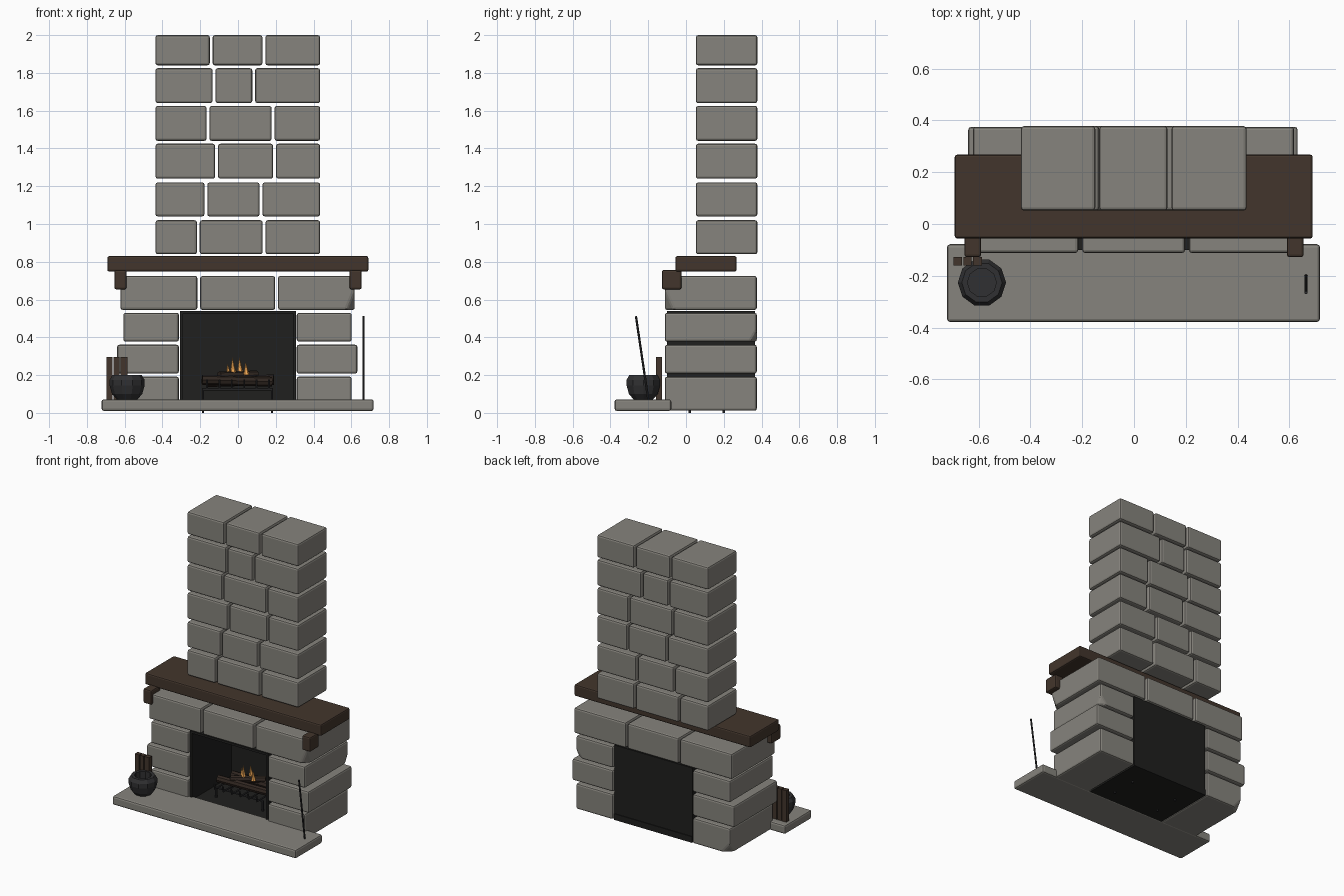
import bpy, bmesh
from math import pi, cos, sin
from mathutils import Vector

if "Cube" in bpy.data.objects:
    bpy.data.objects.remove(bpy.data.objects["Cube"])


def material(name, rgb):
    m = bpy.data.materials.new(name)
    m.diffuse_color = (*rgb, 1)
    m.use_nodes = True
    m.node_tree.nodes["Principled BSDF"].inputs["Base Color"].default_value = m.diffuse_color
    return m


STONE = material("stone", (0.24, 0.23, 0.205))
WOOD = material("dark_wood", (0.055, 0.036, 0.025))
SOOT = material("soot", (0.014, 0.014, 0.013))
IRON = material("iron", (0.03, 0.03, 0.032))
BARK = material("bark", (0.03, 0.02, 0.015))
FIRE = material("flame", (0.9, 0.4, 0.09))


def finish(bm, name, mat):
    bmesh.ops.recalc_face_normals(bm, faces=bm.faces)
    me = bpy.data.meshes.new(name)
    bm.to_mesh(me)
    bm.free()
    ob = bpy.data.objects.new(name, me)
    bpy.context.collection.objects.link(ob)
    me.materials.append(mat)
    return ob


def block(name, x, y, z, mat, bevel=0.0, chip=None):
    """Box from axis ranges, with an optional chipped corner and chamfered edges."""
    bm = bmesh.new()
    bmesh.ops.create_cube(bm, size=1)
    for v in bm.verts:
        v.co = [r[0] if c < 0 else r[1] for c, r in zip(v.co, (x, y, z))]
    if chip:
        corner, cut = Vector(chip[0]), chip[1]
        n = Vector([1 / c for c in cut]).normalized()
        p = corner + Vector((cut[0], 0, 0))
        if (corner - p).dot(n) < 0:
            n = -n
        bmesh.ops.bisect_plane(bm, geom=bm.verts[:] + bm.edges[:] + bm.faces[:],
                               plane_co=p, plane_no=n, clear_outer=True)
        bmesh.ops.holes_fill(bm, edges=[e for e in bm.edges if e.is_boundary])
    ob = finish(bm, name, mat)
    if bevel:
        b = ob.modifiers.new("chamfer", 'BEVEL')
        b.width, b.segments, b.limit_method = bevel, 2, 'ANGLE'
    return ob


def rod(name, a, b, r, mat, sides=8, r2=None):
    """Cylinder or cone between two points."""
    a, b = Vector(a), Vector(b)
    bm = bmesh.new()
    bmesh.ops.create_cone(bm, cap_ends=True, segments=sides, radius1=r,
                          radius2=r if r2 is None else r2, depth=(b - a).length)
    ob = finish(bm, name, mat)
    ob.location = (a + b) / 2
    ob.rotation_mode = 'QUATERNION'
    ob.rotation_quaternion = (b - a).to_track_quat('Z', 'Y')
    return ob


def lathe(name, profile, centre, sides, mat):
    bm = bmesh.new()
    rings = [[bm.verts.new((centre[0] + r * cos(2 * pi * i / sides),
                            centre[1] + r * sin(2 * pi * i / sides), z))
              for i in range(sides)] for r, z in profile]
    for lo, hi in zip(rings, rings[1:]):
        for i in range(sides):
            j = (i + 1) % sides
            bm.faces.new((lo[i], lo[j], hi[j], hi[i]))
    bm.faces.new(rings[0])
    bm.faces.new(rings[-1])
    return finish(bm, name, mat)


# Chimney courses: z range and the centres of the two joints
courses = [(0.84, 1.02, -0.21, 0.138), (1.04, 1.22, -0.17, 0.122),
           (1.24, 1.425, -0.113, 0.194), (1.44, 1.625, -0.159, 0.186),
           (1.64, 1.825, -0.127, 0.083), (1.84, 2.0, -0.142, 0.137)]
g = 0.0075
for i, (z0, z1, a, b) in enumerate(courses):
    for j, x in enumerate([(-0.437, a - g), (a + g, b - g), (b + g, 0.435)]):
        block(f"chimney_stone_{i}_{j}", x, (0.052, 0.378), (z0, z1), STONE, 0.012)

# Surround: three lintel stones over two stacked jambs
Y = (-0.112, 0.375)
LZ = (0.545, 0.725)
block("lintel_left", (-0.622, -0.215), Y, LZ, STONE, 0.012)
block("lintel_middle", (-0.2, 0.197), Y, LZ, STONE, 0.012)
block("lintel_right", (0.212, 0.618), Y, LZ, STONE, 0.012,
      ((0.618, Y[0], LZ[0]), (-0.045, 0.05, 0.11)))
jambs = [(0.012, 0.192, 0.607, 0.602), (0.208, 0.361, 0.64, 0.632), (0.377, 0.53, 0.607, 0.602)]
for i, (z0, z1, xl, xr) in enumerate(jambs):
    chip_l = ((-xl, Y[1], z0), (0.06, -0.05, 0.07)) if i == 0 else None
    chip_r = ((xr, Y[1], z0), (-0.05, -0.035, 0.06)) if i == 2 else None
    block(f"jamb_left_{i}", (-xl, -0.313), Y, (z0, z1), STONE, 0.012, chip_l)
    block(f"jamb_right_{i}", (0.311, xr), Y, (z0, z1), STONE, 0.012, chip_r)

# Hearth slab and mantel with corbels
block("hearth", (-0.722, 0.718), (-0.378, -0.078), (0.01, 0.072), STONE, 0.012)
block("mantel", (-0.692, 0.69), (-0.056, 0.268), (0.748, 0.83), WOOD, 0.01)
for s in (-1, 1):
    block("corbel", sorted((s * 0.59, s * 0.655)), (-0.128, -0.024), (0.654, 0.757), WOOD, 0.01)

# Firebox lining
for s in (-1, 1):
    block("firebox_side", sorted((s * 0.291, s * 0.306)), (-0.1, 0.36), (0.012, 0.54), SOOT)
block("firebox_top", (-0.306, 0.306), (-0.1, 0.36), (0.525, 0.54), SOOT)
block("firebox_back", (-0.306, 0.306), (0.345, 0.365), (0.05, 0.54), SOOT)
block("firebox_floor", (-0.306, 0.306), (-0.1, 0.37), (0.012, 0.055), SOOT)

# Grate: legs, cross rails and upturned bars
for y in (0.02, 0.2):
    for x in (-0.185, 0.18):
        rod("grate_leg", (x, y, 0), (x, y, 0.13), 0.007, IRON, 6)
    rod("grate_rail", (-0.19, y, 0.125), (0.185, y, 0.125), 0.007, IRON, 6)
for i in range(6):
    x = -0.165 + i * 0.066
    rod("grate_bar", (x, -0.02, 0.135), (x, 0.22, 0.135), 0.006, IRON, 6)
    rod("grate_tip", (x, -0.02, 0.132), (x, -0.03, 0.175), 0.006, IRON, 6)

# Firewood and flames
rod("log_front", (-0.19, 0.05, 0.175), (0.18, 0.08, 0.165), 0.026, BARK, 8)
rod("log_back", (-0.16, 0.17, 0.165), (0.19, 0.15, 0.175), 0.028, BARK, 8)
rod("log_top", (-0.1, 0.06, 0.195), (0.1, 0.17, 0.2), 0.024, BARK, 8)
for x, y, top, r in [(-0.05, 0.12, 0.26, 0.016), (-0.025, 0.1, 0.295, 0.019),
                     (0.012, 0.13, 0.295, 0.02), (0.045, 0.11, 0.27, 0.017)]:
    rod("flame", (x, y, 0.2), (x - 0.005, y, top), r, FIRE, 6, 0)

# Hollow iron pot, kindling sticks and poker
lathe("pot", [(0.055, 0.072), (0.08, 0.1), (0.093, 0.145), (0.093, 0.175), (0.078, 0.2),
              (0.056, 0.2), (0.056, 0.1)], (-0.587, -0.226), 10, IRON)
for x0, x1 in [(-0.697, -0.664), (-0.658, -0.628), (-0.622, -0.586)]:
    block("kindling", (x0, x1), (-0.16, -0.128), (0.072, 0.296), WOOD)
rod("poker", (0.664, -0.2, 0.072), (0.664, -0.265, 0.512), 0.006, IRON, 8)
